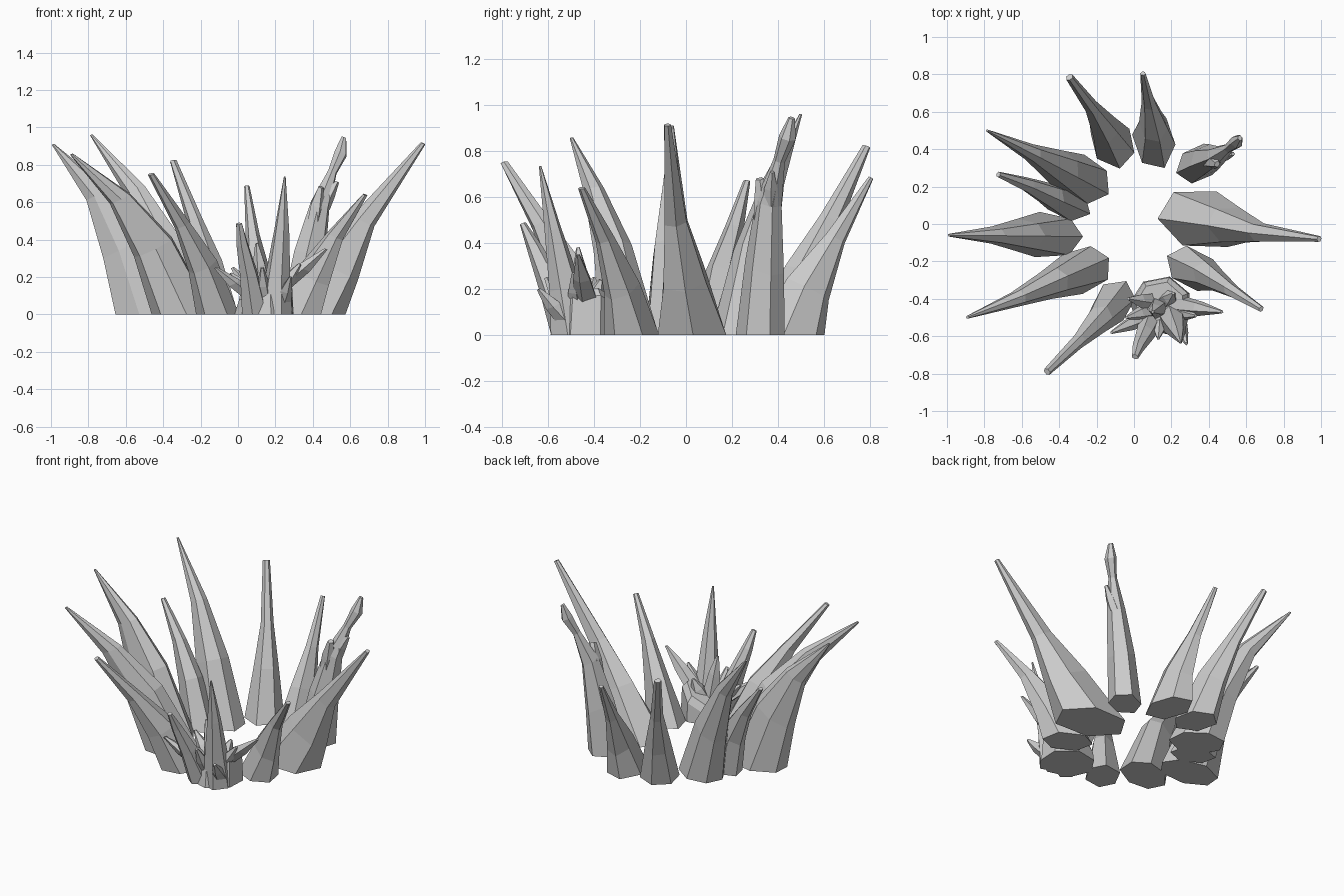
import bpy, bmesh, math, random
from mathutils import Vector

random.seed(4)


def spike(name, rings, sides=6, jitter=0.06):
    """Loft a faceted spike; ring = (x, y, z, radius along lean, radius across lean)."""
    a, b = rings[0], rings[-1]
    lean = Vector((b[0] - a[0], b[1] - a[1], 0)).normalized()
    across = Vector((-lean.y, lean.x, 0))
    phase = random.uniform(0, math.tau / sides)
    wobble = [1.04 + random.uniform(-jitter, jitter) for _ in range(sides)]
    bm = bmesh.new()
    loops = []
    for i, (x, y, z, rl, ra) in enumerate(rings):
        loop = []
        for k in range(sides):
            t = phase + math.tau * k / sides
            c = math.cos(t) * wobble[k]
            s = math.sin(t) * wobble[k]
            # upper rings dip on the outer side, following the lean
            dz = 0 if i == 0 else -c * rl * 0.5
            p = Vector((x, y, max(0, z + dz))) + lean * (c * rl) + across * (s * ra)
            loop.append(bm.verts.new(p))
        loops.append(loop)
    for lo, hi in zip(loops, loops[1:]):
        for k in range(sides):
            n = (k + 1) % sides
            bm.faces.new((lo[k], lo[n], hi[n], hi[k]))
    bm.faces.new(loops[0][::-1])
    bm.faces.new(loops[-1])
    bmesh.ops.recalc_face_normals(bm, faces=bm.faces)
    mesh = bpy.data.meshes.new(name)
    bm.to_mesh(mesh)
    bm.free()
    ob = bpy.data.objects.new(name, mesh)
    bpy.context.collection.objects.link(ob)
    return ob


# Large outer ring of leaning spikes, counter-clockwise from the right
spike("spike_east", [(.35, .03, 0, .23, .16), (.515, -.005, .25, .13, .10),
                     (.67, -.045, .50, .06, .052), (.99, -.08, .915, .012, .016)])
spike("spike_northeast", [(.34, .32, 0, .12, .095), (.385, .34, .30, .085, .08),
                          (.44, .36, .58, .05, .055), (.505, .405, .76, .022, .025),
                          (.55, .44, .86, .032, .036), (.567, .46, .945, .012, .015)])
spike("spike_north", [(.11, .45, 0, .15, .11), (.105, .53, .20, .09, .072),
                      (.08, .65, .42, .040, .036), (.048, .805, .685, .010, .014)])
spike("spike_north_northwest", [(-.11, .43, 0, .13, .11), (-.16, .52, .26, .085, .072),
                                (-.23, .63, .50, .045, .036), (-.345, .785, .82, .014, .02)])
spike("spike_northwest", [(-.29, .24, 0, .16, .125), (-.40, .30, .34, .105, .09),
                          (-.55, .38, .66, .052, .045), (-.785, .499, .96, .006, .006)], 7)
spike("spike_west_northwest", [(-.36, .115, 0, .13, .085), (-.45, .155, .26, .08, .062),
                               (-.57, .21, .46, .042, .038), (-.725, .265, .67, .01, .015)])
spike("spike_west", [(-.47, -.06, 0, .20, .12), (-.60, -.06, .36, .13, .085),
                     (-.75, -.06, .64, .065, .045), (-.99, -.06, .91, .006, .007)], 7)
spike("spike_west_southwest", [(-.29, -.25, 0, .17, .12), (-.45, -.32, .36, .105, .078),
                               (-.63, -.40, .62, .055, .042), (-.89, -.498, .857, .007, .008)], 7)
spike("spike_southwest", [(-.11, -.42, 0, .13, .10), (-.19, -.515, .26, .085, .065),
                          (-.30, -.63, .48, .043, .035), (-.465, -.79, .75, .013, .02)])
spike("spike_southeast", [(.31, -.24, 0, .15, .105), (.40, -.28, .20, .095, .067),
                          (.52, -.355, .42, .044, .036), (.68, -.455, .64, .011, .016)])

# Small offshoots on the north-east spike
spike("northeast_branch_tall", [(.40, .35, .40, .05, .055), (.425, .335, .58, .038, .04),
                                (.445, .32, .68, .014, .018)], 5)
spike("northeast_branch_short", [(.455, .37, .56, .035, .035), (.49, .37, .64, .026, .03),
                                 (.53, .375, .71, .01, .01)], 5)

# Broken stump in front, crowned with a burst of shards
spike("stump", [(.145, -.43, 0, .165, .15), (.145, -.425, .10, .155, .14),
                (.14, -.43, .145, .13, .12)], 7)
spike("shard_tall", [(.20, -.48, 0, .11, .085), (.215, -.53, .22, .065, .065),
                     (.235, -.58, .46, .035, .04), (.25, -.635, .735, .005, .005)])
spike("shard_front", [(.09, -.50, 0, .09, .07), (.055, -.59, .22, .05, .048),
                      (.02, -.66, .38, .03, .032), (.005, -.71, .485, .012, .018)])

# Minor shards: (start, tip, base radius)
shards = [((.10, -.48, .07), (-.12, -.58, .25), .055),
          ((.10, -.46, .09), (-.04, -.50, .22), .05),
          ((.10, -.42, .09), (-.03, -.40, .25), .055),
          ((.20, -.43, .12), (.47, -.47, .35), .06),
          ((.20, -.47, .10), (.33, -.49, .27), .05),
          ((.13, -.45, .12), (.10, -.47, .38), .055),
          ((.17, -.42, .10), (.21, -.37, .24), .06),
          ((.23, -.50, .04), (.28, -.64, .20), .05),
          ((.14, -.50, .05), (.13, -.61, .25), .05)]
for i, (s, t, r) in enumerate(shards, 1):
    m = Vector(s).lerp(Vector(t), .55)
    spike(f"shard_small_{i}", [(*s, r, r), (*m, r * .6, r * .65), (*t, .008, .008)], 5)
